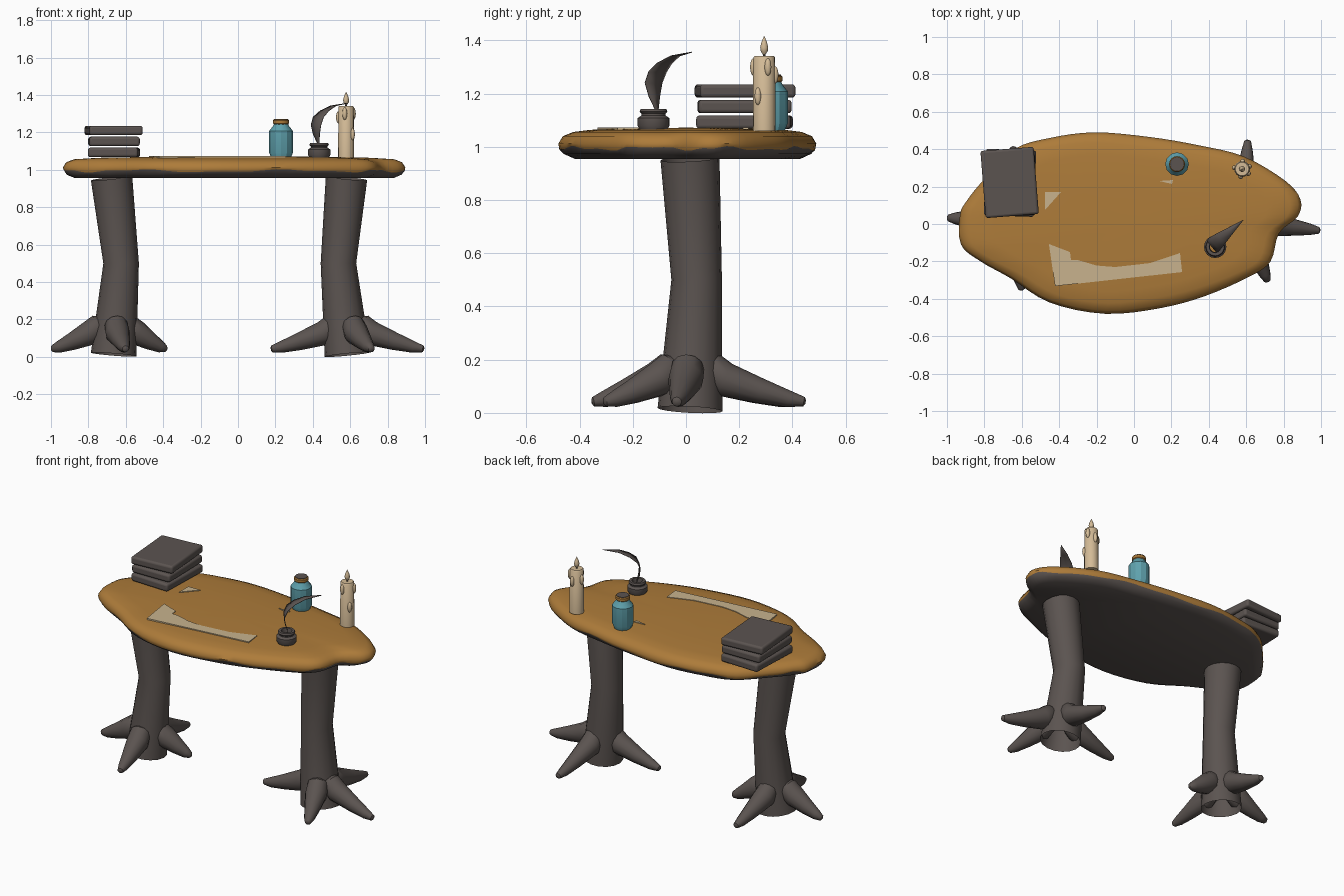
import bpy, bmesh, math
from mathutils import Vector

if "Cube" in bpy.data.objects:
    bpy.data.objects.remove(bpy.data.objects["Cube"])


def material(name, rgb):
    m = bpy.data.materials.new(name)
    m.diffuse_color = (*rgb, 1)
    m.use_nodes = True
    m.node_tree.nodes["Principled BSDF"].inputs["Base Color"].default_value = m.diffuse_color
    return m


DARK = material("dark bark", (0.105, 0.088, 0.081))
WOOD = material("golden wood", (0.42, 0.20, 0.042))
WAX = material("cream wax", (0.66, 0.50, 0.31))
TEAL = material("teal glass", (0.115, 0.36, 0.42))
PAPER = material("parchment", (0.58, 0.45, 0.27))


def make(name, verts, faces, mats, angle=40, rule=None):
    me = bpy.data.meshes.new(name)
    me.from_pydata([tuple(v) for v in verts], [], faces)
    bm = bmesh.new()
    bm.from_mesh(me)
    bmesh.ops.remove_doubles(bm, verts=bm.verts, dist=1e-5)
    bmesh.ops.recalc_face_normals(bm, faces=bm.faces)
    bm.to_mesh(me)
    bm.free()
    ob = bpy.data.objects.new(name, me)
    bpy.context.collection.objects.link(ob)
    for m in mats:
        me.materials.append(m)
    if rule:
        for p in me.polygons:
            p.material_index = rule(p)
    bpy.ops.object.select_all(action='DESELECT')
    ob.select_set(True)
    bpy.context.view_layer.objects.active = ob
    bpy.ops.object.shade_smooth_by_angle(angle=math.radians(angle))
    return ob


def loft(name, rings, mats, start=False, end=False, angle=40, rule=None):
    """Skin a list of equal-length vertex rings, with optional end caps."""
    n = len(rings[0])
    faces = [(k * n + i, k * n + (i + 1) % n, (k + 1) * n + (i + 1) % n, (k + 1) * n + i)
             for k in range(len(rings) - 1) for i in range(n)]
    if start:
        faces.append(tuple(range(n)))
    if end:
        faces.append(tuple((len(rings) - 1) * n + i for i in range(n)))
    return make(name, [v for r in rings for v in r], faces, mats, angle, rule)


def tube(name, path, radii, ref, mat, n=16, cap=False):
    """Tapered tube with rings square to the path."""
    pts = [Vector(p) for p in path]
    rings = []
    for k, p in enumerate(pts):
        t = (pts[min(k + 1, len(pts) - 1)] - pts[max(k - 1, 0)]).normalized()
        u = t.cross(Vector(ref)).normalized()
        w = t.cross(u)
        rings.append([p + radii[k] * (u * math.cos(a) + w * math.sin(a))
                      for a in (2 * math.pi * i / n for i in range(n))])
    return loft(name, rings, [mat], cap, cap)


def lathe(name, x, y, profile, mat, n=16, start=True, end=True, angle=40):
    rings = [[(x + r * math.cos(2 * math.pi * i / n), y + r * math.sin(2 * math.pi * i / n), z)
              for i in range(n)] for r, z in profile]
    return loft(name, rings, [mat], start, end, angle)


# Tabletop: irregular slab outline, smoothed, then ringed from underside to crown
outline = [Vector(p) for p in [
    (-.93, .05), (-.925, -.11), (-.82, -.20), (-.66, -.29), (-.45, -.42), (-.155, -.48),
    (.14, -.45), (.38, -.385), (.62, -.28), (.73, -.20), (.775, -.05), (.875, .04),
    (.89, .13), (.81, .23), (.59, .36), (.35, .42), (.085, .465), (-.21, .49),
    (-.45, .46), (-.64, .40), (-.80, .24), (-.89, .13)]]
smooth = []
N = len(outline)
for i in range(N):
    a, b, c, d = (outline[(i + j) % N] for j in (-1, 0, 1, 2))
    for t in (0, .25, .5, .75):
        smooth.append(.5 * (2 * b + (c - a) * t + (2 * a - 5 * b + 4 * c - d) * t * t
                            + (3 * b - a - 3 * c + d) * t ** 3))


def slab_ring(inset, scale, z, wobble=0):
    ring = []
    for i, p in enumerate(smooth):
        q = (p - p.normalized() * inset) * scale
        ring.append((q.x, q.y, z + wobble * (math.sin(i * .55) + .6 * math.sin(i * 1.3))))
    return ring


EDGE_BAND = 2 * len(smooth)
loft("tabletop", [slab_ring(.065, 1, .955), slab_ring(.02, 1, .974), slab_ring(.004, 1, .994, .006),
                  slab_ring(0, 1, 1.012), slab_ring(.018, 1, 1.04), slab_ring(.06, 1, 1.056),
                  slab_ring(.06, .85, 1.064), slab_ring(.06, .45, 1.07), slab_ring(.06, .02, 1.072)],
     [DARK, WOOD], True, True, 50,
     lambda p: 0 if p.index < EDGE_BAND or p.normal.z < -.9 else 1)

# Trunk legs with root feet: (angle, reach) per root
legs = {
    "left": ([(-.665, .015, .012), (-.625, .04, .5), (-.676, .015, .955)],
             [(177, .335), (-80, .375), (10, .29), (87, .40)]),
    "right": ([(.585, .015, .012), (.537, .04, .5), (.58, .015, .955)],
              [(-7, .413), (87, .435), (180, .41), (-68, .35)])}
for side, (path, roots) in legs.items():
    tube(side + "_leg", path, [.122, .095, .111], (0, 1, 0), DARK)
    cx, cy = path[0][:2]
    for k, (deg, reach) in enumerate(roots):
        ca, sa = math.cos(math.radians(deg)), math.sin(math.radians(deg))
        prof = [(.05, .185, .035), (.075, .17, .062), (.13, .125, .066),
                (.13 + (reach - .13) * .45, .082, .047), (.13 + (reach - .13) * .8, .052, .031),
                (reach - .006, .042, .018), (reach, .041, .008)]
        tube(f"{side}_root_{k + 1}", [(cx + r * ca, cy + r * sa, z) for r, z, _ in prof],
             [q[2] for q in prof], (0, 0, 1), DARK, 12, True)

# Stack of books
for k, (x, y, w, d, rot) in enumerate([(-.663, .22, .268, .355, -2), (-.663, .22, .27, .35, 1),
                                       (-.665, .222, .285, .36, 4.5)]):
    bpy.ops.mesh.primitive_cube_add(size=1, location=(x, y, 1.093 + .0585 * k),
                                    rotation=(0, 0, math.radians(rot)))
    book = bpy.context.object
    book.name = f"book_{k + 1}"
    book.scale = (w, d, .05)
    bpy.ops.object.transform_apply(location=False, rotation=False, scale=True)
    book.data.materials.append(DARK)
    bev = book.modifiers.new("bevel", 'BEVEL')
    bev.width, bev.segments = .013, 3
    bpy.ops.object.shade_smooth_by_angle(angle=math.radians(35))

# Parchment pieces lying on the top
sheets = [[(-.455, -.107), (-.422, -.332), (.257, -.257), (.246, -.155), (.086, -.209),
           (-.10, -.23), (-.20, -.222), (-.30, -.193), (-.337, -.193), (-.342, -.15)],
          [(-.476, .171), (-.39, .171), (-.476, .075)],
          [(.134, .23), (.209, .235), (.203, .214)]]
for k, pts in enumerate(sheets):
    loft(f"parchment_{k + 1}", [[(x, y, z) for x, y in pts] for z in (1.064, 1.0725)],
         [PAPER], True, True, 20)

# Bottle with stopper
bx, by = .23, .32
lathe("bottle", bx, by, [(.052, 1.062), (.063, 1.09), (.063, 1.208), (.042, 1.235), (.036, 1.25)],
      TEAL, 12, angle=25)
lathe("bottle_collar", bx, by, [(.038, 1.243), (.043, 1.248), (.043, 1.264), (.038, 1.269)], WOOD)
lathe("bottle_stopper", bx, by, [(.037, 1.262), (.037, 1.272)], DARK)

# Ink pot, open in the middle
lathe("ink_pot", .434, -.122, [(.03, 1.062), (.05, 1.062), (.06, 1.08), (.06, 1.108), (.045, 1.118),
                               (.045, 1.125), (.052, 1.132), (.048, 1.143), (.032, 1.143),
                               (.028, 1.12), (.028, 1.062)], DARK, start=False, end=False)

# Quill: curved blade, wide low down and pointed at the tip
spine = [(.432, -.108, 1.08, .004), (.43, -.11, 1.14, .008), (.419, -.119, 1.19, .027),
         (.417, -.122, 1.24, .042), (.43, -.107, 1.282, .044), (.462, -.08, 1.315, .036),
         (.51, -.04, 1.342, .022), (.585, .022, 1.356, .001)]
qv = []
for x, y, z, h in spine:
    qv += [(x - .64 * h, y + .77 * h, z), (x, y, z), (x + .64 * h, y - .77 * h, z)]
qf = [(3 * k + j, 3 * k + j + 1, 3 * k + j + 4, 3 * k + j + 3)
      for k in range(len(spine) - 1) for j in (0, 1)]
quill = make("quill", qv, qf, [DARK], 60)
sol = quill.modifiers.new("thickness", 'SOLIDIFY')
sol.thickness, sol.offset = .003, 0

# Candle with wick, flame and wax drips
cx, cy = .578, .294
lathe("candle", cx, cy, [(.043, 1.06), (.041, 1.335), (.036, 1.342)], WAX)
lathe("wick", cx, cy, [(.005, 1.335), (.005, 1.36)], DARK, 8)
lathe("flame", cx, cy, [(.006, 1.348), (.014, 1.36), (.016, 1.373), (.011, 1.393), (.001, 1.416)],
      WAX, 10)
for k, (deg, z) in enumerate([(20, 1.30), (-35, 1.19), (85, 1.27), (170, 1.28), (-100, 1.30)]):
    a = math.radians(deg)
    lathe(f"wax_drip_{k + 1}", cx + .041 * math.cos(a), cy + .041 * math.sin(a),
          [(.013 * math.sin(math.pi * j / 8) + .0003, z - .033 * math.cos(math.pi * j / 8))
           for j in range(9)], WAX, 10)
